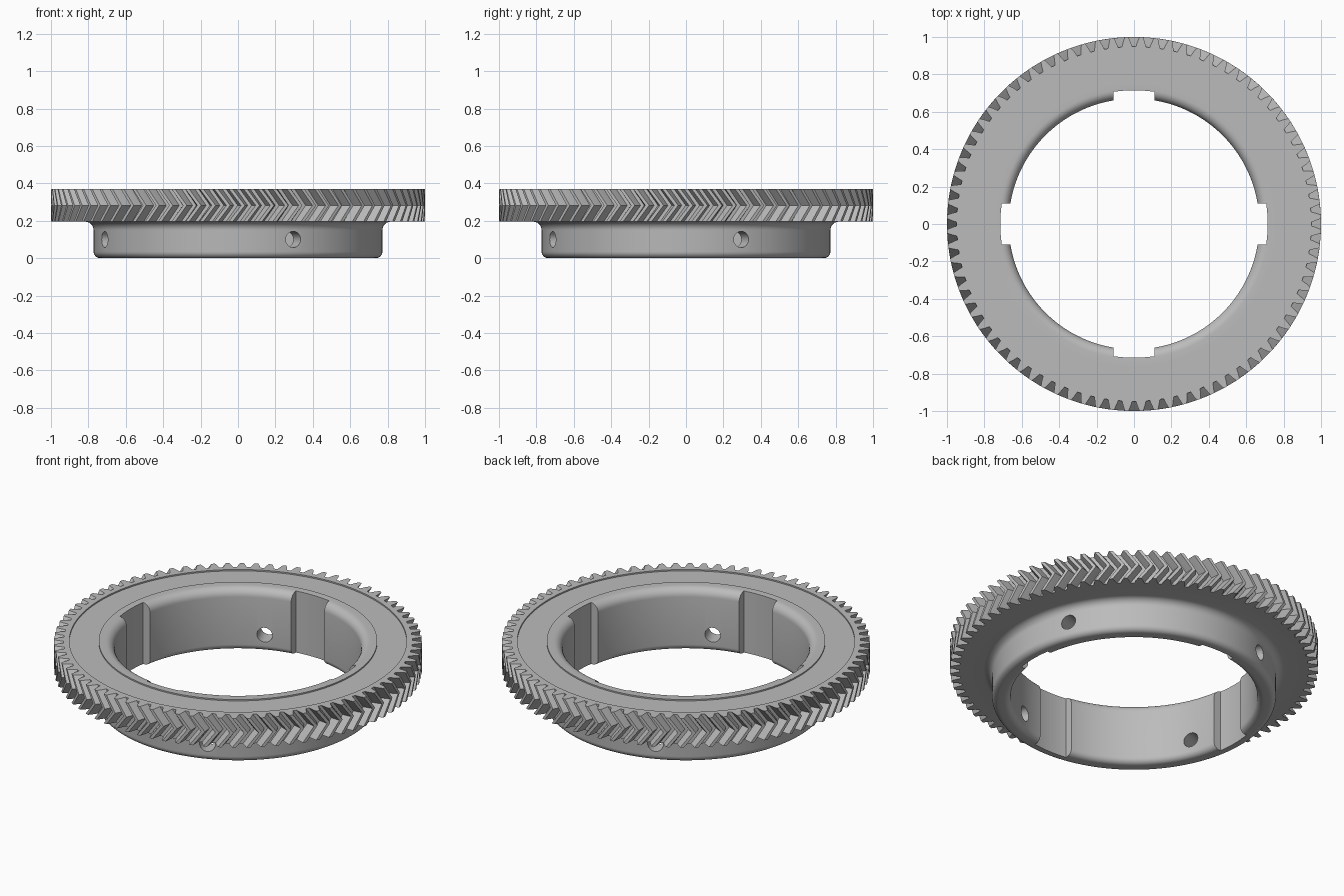
import bpy, bmesh, math
from mathutils import Matrix, Vector

old = bpy.data.objects.get("Cube")
if old:
    bpy.data.objects.remove(old, do_unlink=True)

TEETH = 80
PITCH = 2 * math.pi / TEETH
TOP, MID, UNDER = 0.37, 0.282, 0.195
LEAN = 0.066                      # sideways travel of a tooth at mid height
BORE, HUB = 0.67, 0.772

# One tooth: fraction of the pitch, radius
TOOTH = [(-0.36, 0.948), (-0.25, 0.975), (-0.13, 1.0),
         (0.13, 1.0), (0.25, 0.975), (0.36, 0.948)]

steel = bpy.data.materials.new("steel_grey")
steel.use_nodes = True
GREY = (0.5, 0.5, 0.5, 1)
steel.diffuse_color = GREY
steel.node_tree.nodes["Principled BSDF"].inputs["Base Color"].default_value = GREY


def arc(cx, cz, r, start, end, steps=7):
    """Fillet points in the radius-height plane."""
    angles = [math.radians(start + (end - start) * i / steps) for i in range(steps + 1)]
    return [(cx + r * math.cos(a), cz + r * math.sin(a)) for a in angles]


def to_object(name, bm):
    bmesh.ops.recalc_face_normals(bm, faces=bm.faces)
    mesh = bpy.data.meshes.new(name)
    bm.to_mesh(mesh)
    bm.free()
    obj = bpy.data.objects.new(name, mesh)
    bpy.context.collection.objects.link(obj)
    mesh.materials.append(steel)
    return obj


# Revolved section: shallow groove on top, filleted bore, hub, gear underside
section = [(0.917, TOP), (0.917, TOP - 0.008), (0.757, TOP - 0.008), (0.757, TOP)]
section += arc(BORE + 0.05, TOP - 0.05, 0.05, 90, 180)
section += arc(BORE + 0.035, 0.035, 0.035, 180, 270)
section += arc(HUB - 0.035, 0.035, 0.035, 270, 360)
section += arc(HUB + 0.045, UNDER - 0.045, 0.045, 180, 90)
section += [(0.917, UNDER)]


def plain_ring(r, z):
    return [(r, (i + 0.5 + f) * PITCH, z) for i in range(TEETH) for f, _ in TOOTH]


def tooth_ring(z, shift):
    return [(r, (i + 0.5 + f) * PITCH + shift, z) for i in range(TEETH) for f, r in TOOTH]


# Herringbone gear and hub as one closed skin
rings = [plain_ring(r, z) for r, z in section]
rings += [tooth_ring(UNDER, 0), tooth_ring(MID, LEAN), tooth_ring(TOP, 0)]
bm = bmesh.new()
loops = [[bm.verts.new((r * math.cos(a), r * math.sin(a), z)) for r, a, z in ring]
         for ring in rings]
for k, low in enumerate(loops):
    high = loops[(k + 1) % len(loops)]
    for i in range(len(low)):
        j = (i + 1) % len(low)
        bm.faces.new((low[i], low[j], high[j], high[i]))
gear = to_object("herringbone_ring_gear", bm)

# Four key slots through the bore
bm = bmesh.new()
half, deep = 0.11, 0.715
spread = math.asin(half / deep)
outline = [(0.5, -half)]
outline += [(deep * math.cos(t), deep * math.sin(t))
            for t in (spread * (i / 5 - 1) for i in range(11))]
outline += [(0.5, half)]
for q in range(4):
    turn = Matrix.Rotation(q * math.pi / 2, 4, "Z")
    face = bm.faces.new([bm.verts.new(turn @ Vector((x, y, -0.1))) for x, y in outline])
    grown = bmesh.ops.extrude_face_region(bm, geom=[face])["geom"]
    bmesh.ops.translate(bm, vec=(0, 0, 0.7),
                        verts=[v for v in grown if isinstance(v, bmesh.types.BMVert)])
slots = to_object("slot_cutter", bm)

# Four radial screw holes through the hub
bm = bmesh.new()
for q in range(4):
    place = (Matrix.Rotation(math.radians(22.5 + 90 * q), 4, "Z")
             @ Matrix.Translation((0.72, 0, 0.1)) @ Matrix.Rotation(math.pi / 2, 4, "Y"))
    bmesh.ops.create_cone(bm, cap_ends=True, segments=32, radius1=0.043,
                          radius2=0.043, depth=0.3, matrix=place)
holes = to_object("hole_cutter", bm)

bpy.ops.object.select_all(action="DESELECT")
gear.select_set(True)
bpy.context.view_layer.objects.active = gear
for cutter in (slots, holes):
    cutter.hide_render = True
    mod = gear.modifiers.new(cutter.name, "BOOLEAN")
    mod.operation = "DIFFERENCE"
    mod.solver = "EXACT"
    mod.object = cutter
    bpy.ops.object.modifier_apply(modifier=mod.name)
    bpy.data.objects.remove(cutter, do_unlink=True)

bpy.ops.object.shade_smooth_by_angle(angle=math.radians(25))
